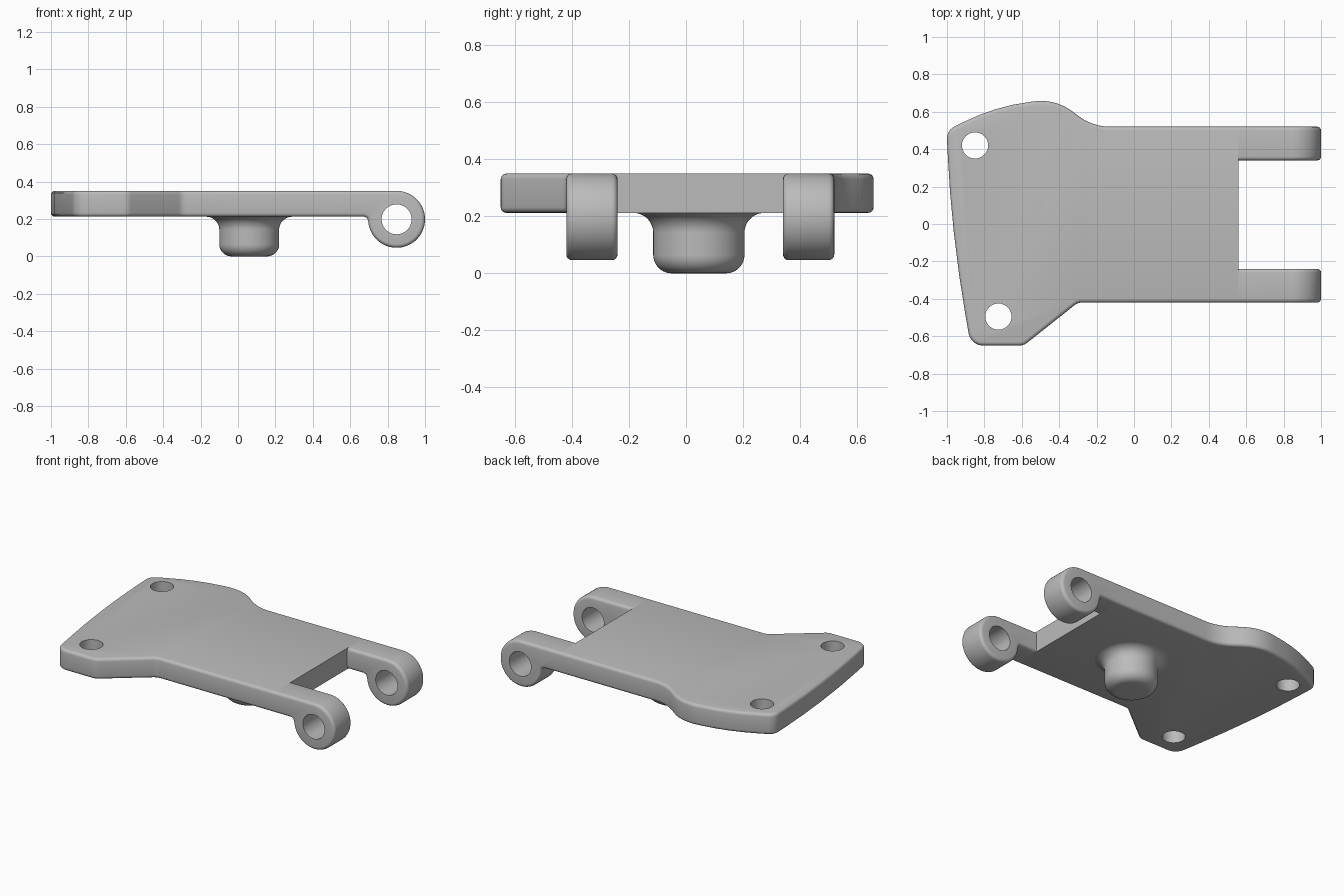
import bpy, bmesh, math
from mathutils import Vector, Matrix

if "Cube" in bpy.data.objects:
    bpy.data.objects.remove(bpy.data.objects["Cube"], do_unlink=True)

grey = bpy.data.materials.new("plain grey")
grey.use_nodes = True
colour = (0.5, 0.5, 0.5, 1)
grey.diffuse_color = colour
grey.node_tree.nodes["Principled BSDF"].inputs["Base Color"].default_value = colour

JOINT_X = 0.56          # where the arms meet the plate
BOTTOM, TOP = 0.212, 0.35
EDGE = 0.02             # rounding of the rims


def rounded(corners, closed=True):
    """Turn (x, y, radius) corners into a path with arc fillets."""
    path = []
    n = len(corners)
    for i, (x, y, r) in enumerate(corners):
        p = Vector((x, y))
        if r == 0 or (not closed and i in (0, n - 1)):
            path.append(p)
            continue
        a = (Vector(corners[i - 1][:2]) - p).normalized()
        b = (Vector(corners[(i + 1) % n][:2]) - p).normalized()
        half = a.angle(b) / 2
        centre = p + (a + b).normalized() * r / math.sin(half)
        start = p + a * r / math.tan(half) - centre
        turn = start.angle_signed(p + b * r / math.tan(half) - centre)
        steps = max(4, math.ceil(abs(turn) / math.radians(7)))
        for k in range(steps + 1):
            path.append(centre + Matrix.Rotation(-turn * k / steps, 2) @ start)
    return path


def finish(name, bm):
    bmesh.ops.recalc_face_normals(bm, faces=bm.faces)
    mesh = bpy.data.meshes.new(name)
    bm.to_mesh(mesh)
    bm.free()
    mesh.materials.append(grey)
    obj = bpy.data.objects.new(name, mesh)
    bpy.context.collection.objects.link(obj)
    return obj


def activate(obj):
    bpy.ops.object.select_all(action="DESELECT")
    obj.select_set(True)
    bpy.context.view_layer.objects.active = obj


def smooth(obj):
    activate(obj)
    bpy.ops.object.shade_smooth_by_angle(angle=math.radians(35))


def slab(name, points, depth):
    """Extrude an outline and round both rims, except at the joint."""
    bm = bmesh.new()
    face = bm.faces.new([bm.verts.new(p) for p in points])
    out = bmesh.ops.extrude_face_region(bm, geom=[face])
    moved = {v for v in out["geom"] if isinstance(v, bmesh.types.BMVert)}
    bmesh.ops.translate(bm, verts=list(moved), vec=depth)
    rims = [e for e in bm.edges
            if (e.verts[0] in moved) == (e.verts[1] in moved)
            and any(abs(v.co.x - JOINT_X) > 1e-4 for v in e.verts)]
    bmesh.ops.recalc_face_normals(bm, faces=bm.faces)
    bmesh.ops.bevel(bm, geom=rims, offset=EDGE, segments=4, profile=0.5,
                    affect="EDGES", clamp_overlap=False)
    return finish(name, bm)


def drill(obj, centre, radius, rotation=(0, 0, 0)):
    bpy.ops.mesh.primitive_cylinder_add(vertices=48, radius=radius, depth=0.6,
                                        location=centre, rotation=rotation)
    cutter = bpy.context.object
    cutter.hide_render = True
    cutter.data.materials.append(grey)
    mod = obj.modifiers.new("hole", "BOOLEAN")
    mod.operation, mod.solver, mod.object = "DIFFERENCE", "EXACT", cutter
    activate(obj)
    bpy.ops.object.modifier_apply(modifier=mod.name)
    bpy.data.objects.remove(cutter, do_unlink=True)


# Main plate with its curved wide end
outline = rounded([
    (JOINT_X, -0.42, 0), (-0.30, -0.42, 0.06), (-0.59, -0.65, 0.07),
    (-0.873, -0.65, 0.08), (-0.977, -0.05, 7), (-1.002, 0.50, 0.07),
    (-0.74, 0.63, 1.1), (-0.42, 0.67, 0.28), (-0.22, 0.52, 0.28),
    (JOINT_X, 0.52, 0)])
plate = slab("plate", [(p.x, p.y, BOTTOM) for p in outline], (0, 0, TOP - BOTTOM))
for x, y in [(-0.85, 0.42), (-0.725, -0.495)]:
    drill(plate, (x, y, 0.28), 0.07)
smooth(plate)

# Two hinge arms ending in drilled round knuckles
pivot, radius = Vector((0.848, 0.198)), 0.152
profile = [Vector((JOINT_X, TOP)), Vector((JOINT_X, BOTTOM)),
           Vector((0.675, BOTTOM)), Vector((0.69, 0.206))]
for k in range(49):
    a = math.radians(-175 + 265 * k / 48)
    profile.append(pivot + radius * Vector((math.cos(a), math.sin(a))))
for name, y in [("right_hinge_arm", -0.42), ("left_hinge_arm", 0.34)]:
    arm = slab(name, [(p.x, y, p.y) for p in profile], (0, 0.18, 0))
    drill(arm, (pivot.x, y + 0.09, pivot.y), 0.08, (math.pi / 2, 0, 0))
    smooth(arm)

# Round boss under the plate, flared where it meets it
bm = bmesh.new()
section = rounded([(0, 0, 0), (0.16, 0, 0.065), (0.16, BOTTOM, 0.07),
                   (0.235, BOTTOM, 0)], closed=False)
verts = [bm.verts.new((p.x, 0, p.y)) for p in section]
edges = [bm.edges.new(pair) for pair in zip(verts, verts[1:])]
bmesh.ops.spin(bm, geom=verts + edges, cent=(0, 0, 0), axis=(0, 0, 1),
               angle=2 * math.pi, steps=64)
bmesh.ops.remove_doubles(bm, verts=bm.verts, dist=1e-4)
bmesh.ops.translate(bm, verts=bm.verts, vec=(0.06, 0.045, 0))
boss = finish("boss", bm)
smooth(boss)
